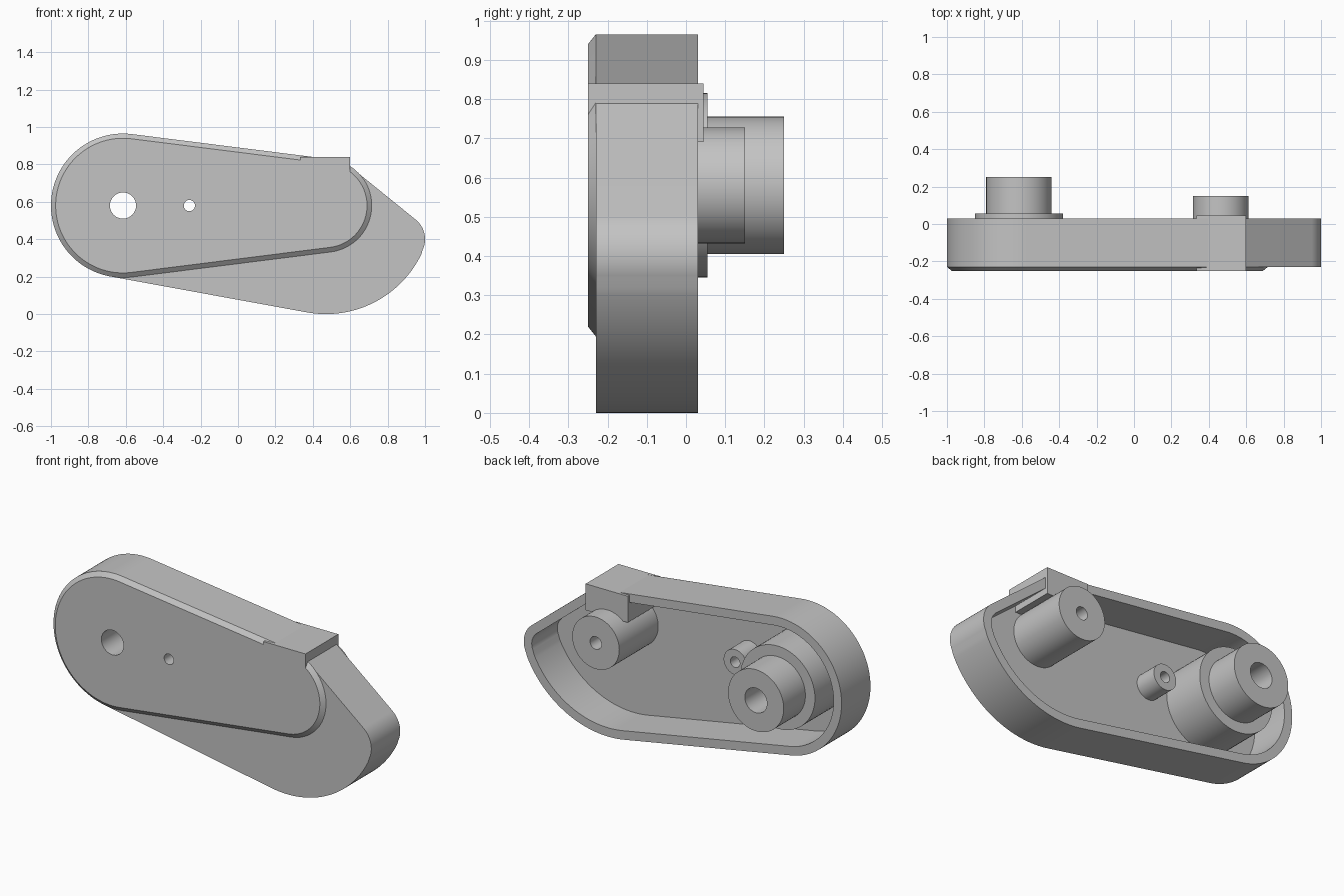
import bpy, bmesh
from math import cos, sin, radians

cube = bpy.data.objects.get("Cube")
if cube:
    bpy.data.objects.remove(cube)

grey = bpy.data.materials.new("light_grey")
grey.use_nodes = True
COLOUR = (0.55, 0.55, 0.55, 1)
grey.diffuse_color = COLOUR
grey.node_tree.nodes["Principled BSDF"].inputs["Base Color"].default_value = COLOUR


def outline(arcs, inset=0.0):
    """Points of a chain of tangent arcs (x, z, radius, start, end, steps)."""
    pts = []
    for x, z, r, a0, a1, n in arcs:
        for i in range(n):
            a = radians(a0 + (a1 - a0) * i / max(n - 1, 1))
            pts.append((x + (r - inset) * cos(a), z + (r - inset) * sin(a)))
    return pts


def circle(x, z, r, n=64):
    return outline([(x, z, r, 0, 360 - 360 / n, n)])


def loft(name, sections):
    """Closed solid through (outline, y) sections of equal point count."""
    bm = bmesh.new()
    rings = [[bm.verts.new((x, y, z)) for x, z in pts] for pts, y in sections]
    for a, b in zip(rings, rings[1:]):
        for i in range(len(a)):
            j = (i + 1) % len(a)
            bm.faces.new((a[i], a[j], b[j], b[i]))
    bm.faces.new(rings[0])
    bm.faces.new(rings[-1])
    bmesh.ops.recalc_face_normals(bm, faces=bm.faces[:])
    mesh = bpy.data.meshes.new(name)
    bm.to_mesh(mesh)
    bm.free()
    mesh.materials.append(grey)
    obj = bpy.data.objects.new(name, mesh)
    bpy.context.collection.objects.link(obj)
    return obj


def drill(obj, x, z, r, y0=-0.5, y1=0.5):
    """Cut a round hole along y and bake the result."""
    cutter = loft("hole_cutter", [(circle(x, z, r, 40), y0), (circle(x, z, r, 40), y1)])
    cutter.hide_render = True
    mod = obj.modifiers.new("hole", 'BOOLEAN')
    mod.operation = 'DIFFERENCE'
    mod.solver = 'EXACT'
    mod.object = cutter
    deps = bpy.context.evaluated_depsgraph_get()
    mesh = bpy.data.meshes.new_from_object(obj.evaluated_get(deps))
    obj.modifiers.clear()
    obj.data = mesh
    bpy.data.objects.remove(cutter)


AXIS_Z = 0.58
HUB_X, PIN_X, BOSS_X = -0.615, -0.26, 0.463

# Hollow housing: outer wall, rim, inner wall and floor
body = [(HUB_X, AXIS_Z, 0.385, 82.8, 259.8, 64),
        (0.47, 0.567, 0.567, -100.2, -26, 40),
        (0.865, 0.4, 0.135, -25, 51, 24),
        (0.562, 0.819, 0, 65, 65, 1)]
outer, inner = outline(body), outline(body, 0.05)
housing = loft("housing", [(outer, -0.23), (outer, 0.03), (inner, 0.03), (inner, -0.2)])

# Raised front plate with a chamfered edge
plate = [(HUB_X, AXIS_Z, 0.385, 82.8, 277.2, 64),
         (0.465, AXIS_Z, 0.25, -82.8, 82.8, 48)]
front_plate = loft("front_plate", [(outline(plate), -0.23), (outline(plate, 0.025), -0.25)])

# Square stop block on the upper edge
block = [(0.335, 0.69), (0.6, 0.69), (0.6, 0.84), (0.335, 0.84)]
stop_block = loft("stop_block", [(block, -0.25), (block, 0.045)])

# Stepped hub, small pin and round boss on the back
hub = loft("stepped_hub", [(circle(HUB_X, AXIS_Z, r), y) for r, y in
                           ((0.235, -0.21), (0.235, 0.055), (0.175, 0.055), (0.175, 0.25))])
pin = loft("small_pin", [(circle(PIN_X, AXIS_Z, 0.072), y) for y in (-0.21, -0.07)])
boss = loft("round_boss", [(circle(BOSS_X, AXIS_Z, 0.148), y) for y in (-0.21, 0.15)])

# Through holes, and a blind hole in the boss
for part in (housing, front_plate, hub):
    drill(part, HUB_X, AXIS_Z, 0.07)
for part in (housing, front_plate, pin):
    drill(part, PIN_X, AXIS_Z, 0.03)
drill(boss, BOSS_X, AXIS_Z, 0.036, -0.19)

# Smooth round sides, sharp edges
for part in (housing, front_plate, stop_block, hub, pin, boss):
    part.data.polygons.foreach_set("use_smooth", [True] * len(part.data.polygons))
    part.data.set_sharp_from_angle(angle=radians(30))
